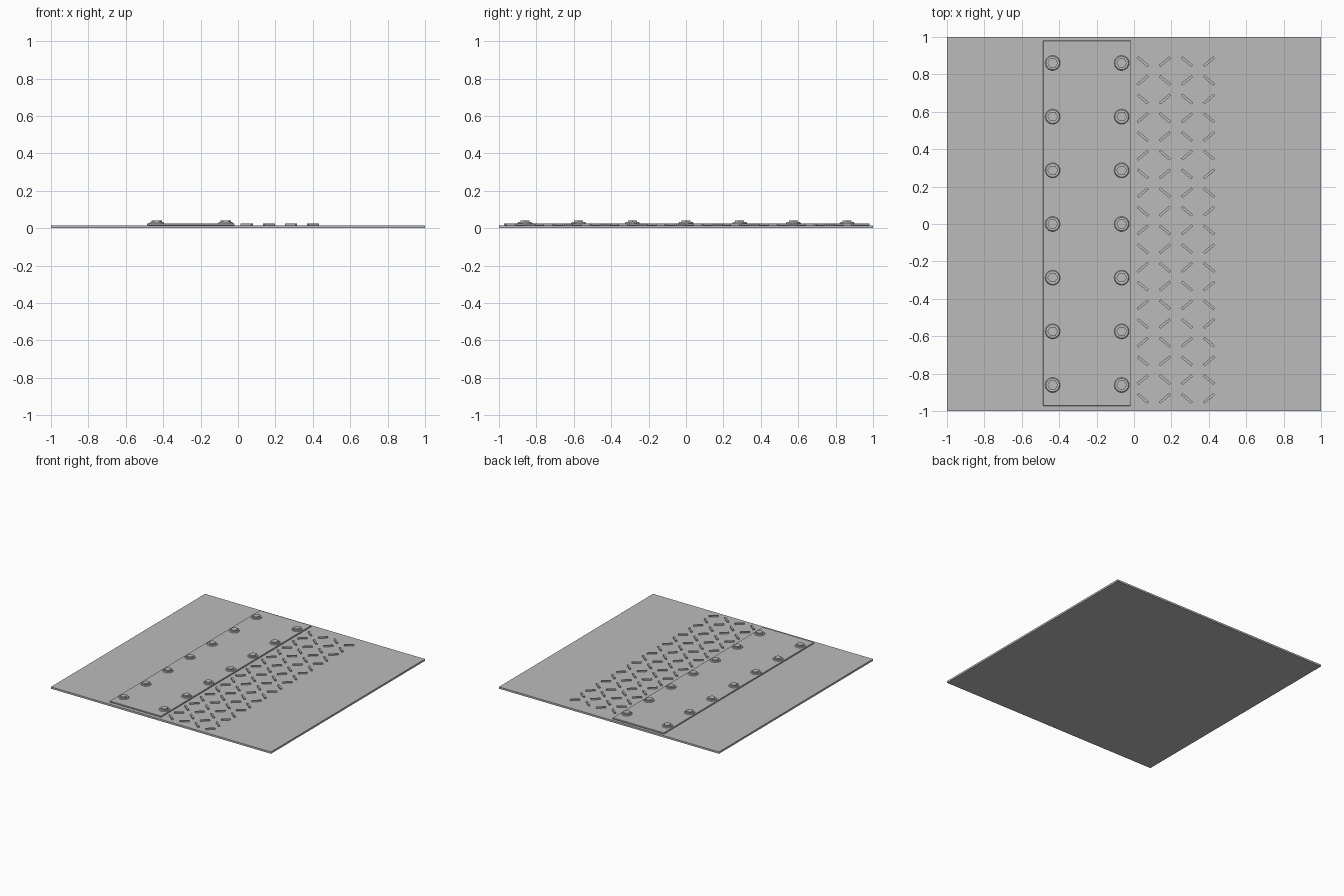
import bpy, bmesh, math
from mathutils import Matrix, Vector

default = bpy.data.objects.get("Cube")
if default:
    bpy.data.objects.remove(default)

GREY = (0.5, 0.5, 0.5, 1)
steel = bpy.data.materials.new("plain grey steel")
steel.use_nodes = True
steel.diffuse_color = GREY
steel.node_tree.nodes["Principled BSDF"].inputs["Base Color"].default_value = GREY


def finish(name, bm):
    mesh = bpy.data.meshes.new(name)
    bm.to_mesh(mesh)
    bm.free()
    mesh.materials.append(steel)
    obj = bpy.data.objects.new(name, mesh)
    bpy.context.collection.objects.link(obj)
    return obj


def add_box(bm, centre, size, turn=0):
    matrix = (Matrix.Translation(centre) @ Matrix.Rotation(turn, 4, "Z")
              @ Matrix.Diagonal((*size, 1)))
    bmesh.ops.create_cube(bm, size=1, matrix=matrix)


def add_disc(bm, x, y, bottom, top, radius, top_radius, sides, turn=0):
    matrix = (Matrix.Translation((x, y, (bottom + top) / 2))
              @ Matrix.Rotation(turn, 4, "Z"))
    bmesh.ops.create_cone(bm, cap_ends=True, segments=sides, radius1=radius,
                          radius2=top_radius, depth=top - bottom, matrix=matrix)


BASE_TOP, COVER_TOP, WASHER_TOP, BOLT_TOP = 0.015, 0.026, 0.032, 0.042

# Square floor sheet
bm = bmesh.new()
add_box(bm, (0, 0, BASE_TOP / 2), (2, 2, BASE_TOP))
finish("floor_sheet", bm)

# Long bolted cover plate with a fine bevelled rim
bm = bmesh.new()
add_box(bm, (-0.252, 0.004, (BASE_TOP + COVER_TOP) / 2),
        (0.468, 1.952, COVER_TOP - BASE_TOP))
cover = finish("cover_plate", bm)
bevel = cover.modifiers.new("rim", "BEVEL")
bevel.width = 0.002
bevel.segments = 1

# Two rows of hex bolts on round washers
washers, heads = bmesh.new(), bmesh.new()
for x in (-0.435, -0.066):
    for row in range(-3, 4):
        y = row * 0.287
        add_disc(washers, x, y, COVER_TOP, WASHER_TOP, 0.04, 0.036, 24)
        add_disc(heads, x, y, WASHER_TOP, BOLT_TOP, 0.028, 0.028, 6, math.pi / 6)
finish("washers", washers)
finish("bolt_heads", heads)

# Raised grip bars, alternating in direction
bars = bmesh.new()
for row in range(19):
    for column in range(4):
        lean = -1 if (row + column) % 2 == 0 else 1
        add_box(bars, (0.047 + column * 0.118, 0.868 - row * 0.1, 0.0195),
                (0.073, 0.014, 0.011), lean * math.radians(40))
finish("grip_bars", bars)
